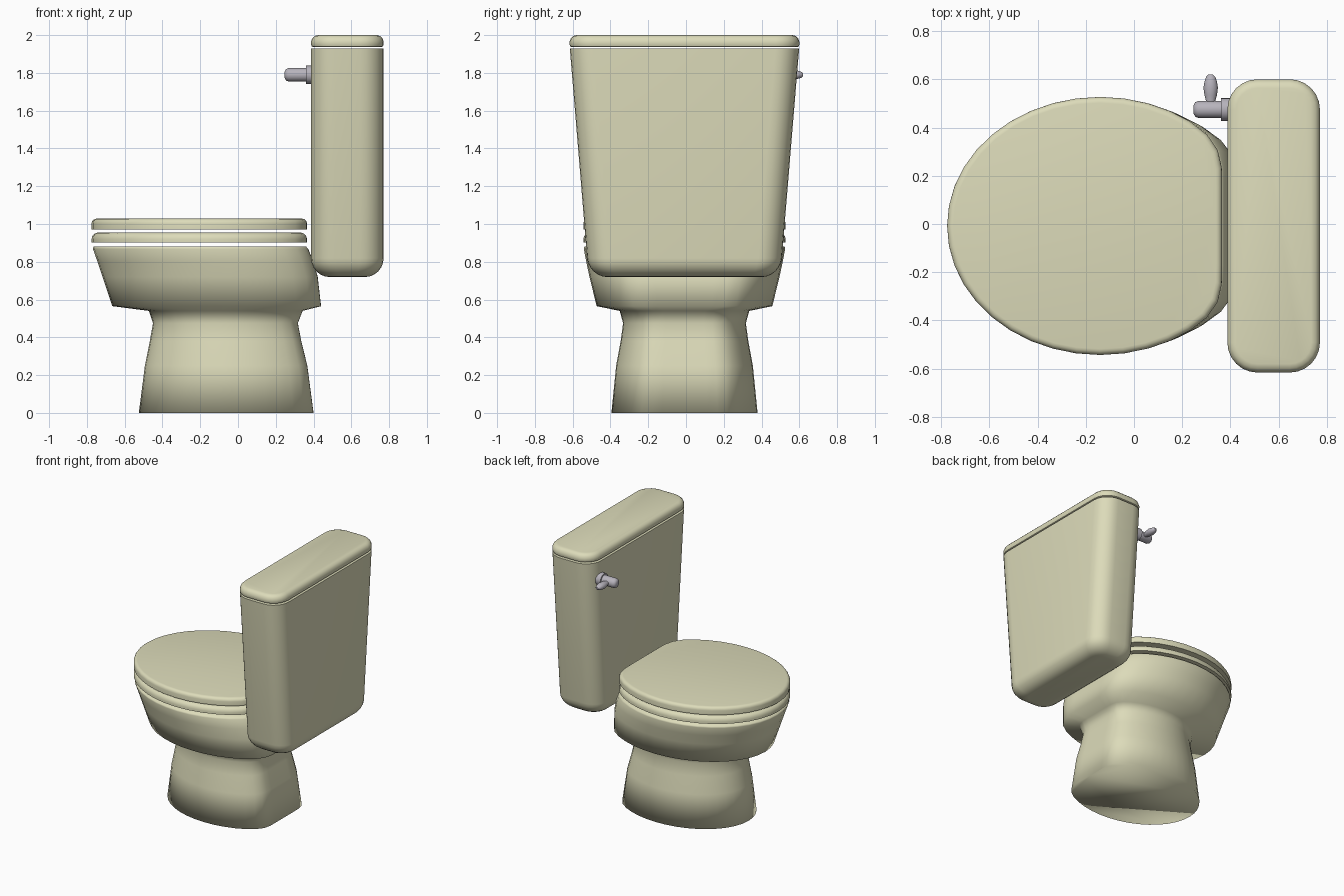
import bpy, bmesh, math
from mathutils import Vector

cube = bpy.data.objects.get("Cube")
if cube:
    bpy.data.objects.remove(cube, do_unlink=True)

MID_Y = -0.008


def material(name, color, rough, metal=0.0):
    m = bpy.data.materials.new(name)
    m.use_nodes = True
    m.diffuse_color = color
    bsdf = m.node_tree.nodes["Principled BSDF"]
    bsdf.inputs["Base Color"].default_value = color
    bsdf.inputs["Roughness"].default_value = rough
    return m


cream = material("cream ceramic", (0.72, 0.71, 0.49, 1), 0.5)
steel = material("grey metal", (0.47, 0.45, 0.50, 1), 0.4)


def egg_ring(z, front, back, half, segs=40):
    """Oval outline with its back end softly flattened."""
    limit = 0.795
    pts = []
    for i in range(segs):
        t = math.tau * i / segs
        c = math.cos(t)
        if c > 0.6:
            c = 0.6 + (limit - 0.6) * math.sin(min(1, (c - 0.6) / 0.32) * math.pi / 2)
        f = (c + 1) / (limit + 1)
        pts.append(Vector((front + (back - front) * f, MID_Y + half * math.sin(t), z)))
    return pts


def box_ring(z, x0, x1, half, r, steps=6):
    """Rounded rectangle outline."""
    pts = []
    for k, (sx, sy) in enumerate([(1, 1), (-1, 1), (-1, -1), (1, -1)]):
        cx = x1 - r if sx > 0 else x0 + r
        cy = MID_Y + sy * (half - r)
        for i in range(steps + 1):
            a = (k + i / steps) * math.pi / 2
            pts.append(Vector((cx + r * math.cos(a), cy + r * math.sin(a), z)))
    return pts


def round_ring(center, axis, r, flat=1.0, segs=16):
    """Circle around the x or y axis."""
    pts = []
    for i in range(segs):
        a = math.tau * i / segs
        u, v = r * math.cos(a), r * flat * math.sin(a)
        pts.append(Vector(center) + Vector((0, u, v) if axis == "x" else (u, 0, v)))
    return pts


def loft(name, rings, mat, loop=False, angle=40):
    """Skin a list of rings; cap the ends unless the rings form a loop."""
    bm = bmesh.new()
    vs = [[bm.verts.new(p) for p in ring] for ring in rings]
    n = len(vs[0])
    pairs = list(zip(vs, vs[1:]))
    if loop:
        pairs.append((vs[-1], vs[0]))
    else:
        bm.faces.new(vs[0])
        bm.faces.new(vs[-1])
    for a, b in pairs:
        for i in range(n):
            j = (i + 1) % n
            bm.faces.new((a[i], a[j], b[j], b[i]))
    bmesh.ops.recalc_face_normals(bm, faces=bm.faces)
    me = bpy.data.meshes.new(name)
    bm.to_mesh(me)
    bm.free()
    me.materials.append(mat)
    ob = bpy.data.objects.new(name, me)
    bpy.context.collection.objects.link(ob)
    bpy.ops.object.select_all(action="DESELECT")
    ob.select_set(True)
    bpy.context.view_layer.objects.active = ob
    bpy.ops.object.shade_smooth_by_angle(angle=math.radians(angle))
    return ob


# Pedestal flaring into the bowl, then the hollow inside
bowl_profile = [
    (0, -0.525, 0.40, 0.387), (0.25, -0.493, 0.367, 0.362),
    (0.38, -0.467, 0.335, 0.338), (0.475, -0.45, 0.317, 0.325),
    (0.54, -0.472, 0.342, 0.343), (0.565, -0.665, 0.44, 0.465),
    (0.72, -0.717, 0.422, 0.503), (0.80, -0.744, 0.40, 0.52),
    (0.868, -0.768, 0.372, 0.533), (0.881, -0.765, 0.36, 0.53),
    (0.881, -0.60, 0.22, 0.37), (0.72, -0.50, 0.16, 0.30),
    (0.60, -0.35, 0.05, 0.17),
]
loft("bowl_and_pedestal", [egg_ring(*p) for p in bowl_profile], cream, angle=100)


# Seat ring and lid: flat underneath, rounded on the upper edge
def slab_rings(bottom, top, r=0.035):
    rings = [egg_ring(bottom, -0.775, 0.365, 0.535)]
    for i in range(5):
        a = i / 4 * math.pi / 2
        inset = r * (1 - math.cos(a))
        rings.append(egg_ring(top - r + r * math.sin(a), -0.775 + inset,
                              0.365 - inset, 0.535 - inset))
    return rings


opening = [egg_ring(z, -0.58, 0.20, 0.35) for z in (0.955, 0.902)]
loft("seat", slab_rings(0.902, 0.955) + opening, cream, loop=True)
loft("seat_lid", slab_rings(0.971, 1.028, 0.025), cream)

# Tank: tapered sides with a rounded underside
X0, X1 = 0.387, 0.771
tank = []
R = 0.1
for i in range(7):
    a = i / 6 * math.pi / 2
    inset = R * (1 - math.sin(a))
    z = 0.719 + R * (1 - math.cos(a))
    half = 0.507 + 0.1 * (z - 0.719) / 1.209
    tank.append(box_ring(z, X0 + inset, X1 - inset, half - inset, 0.125 - inset * 0.6))
tank.append(box_ring(1.928, X0, X1, 0.607, 0.125))
loft("tank", tank, cream)

# Tank lid with softened edges
lid = [box_ring(z, X0 + d, X1 - d, 0.608 - d, 0.125 - d) for z, d in
       [(1.936, 0.012), (1.941, 0.003), (1.95, 0), (1.966, 0), (1.983, 0.006),
        (1.995, 0.018), (2.0, 0.036)]]
loft("tank_lid", lid, cream)

# Flush handle: wall flange, stem and side lever
HY, HZ = 0.475, 1.79
loft("handle_flange", [round_ring((x, HY, HZ), "x", 0.048) for x in (0.40, 0.36)], steel)
loft("handle_stem", [round_ring((x, HY, HZ), "x", r) for x, r in
                     [(0.37, 0.036), (0.268, 0.036), (0.254, 0.03), (0.247, 0.017)]], steel)
loft("handle_lever", [round_ring((0.318, y, HZ), "y", r, 0.85) for y, r in
                      [(0.48, 0.018), (0.505, 0.018), (0.535, 0.026), (0.565, 0.03),
                       (0.59, 0.026), (0.61, 0.019), (0.62, 0.009)]], steel)
